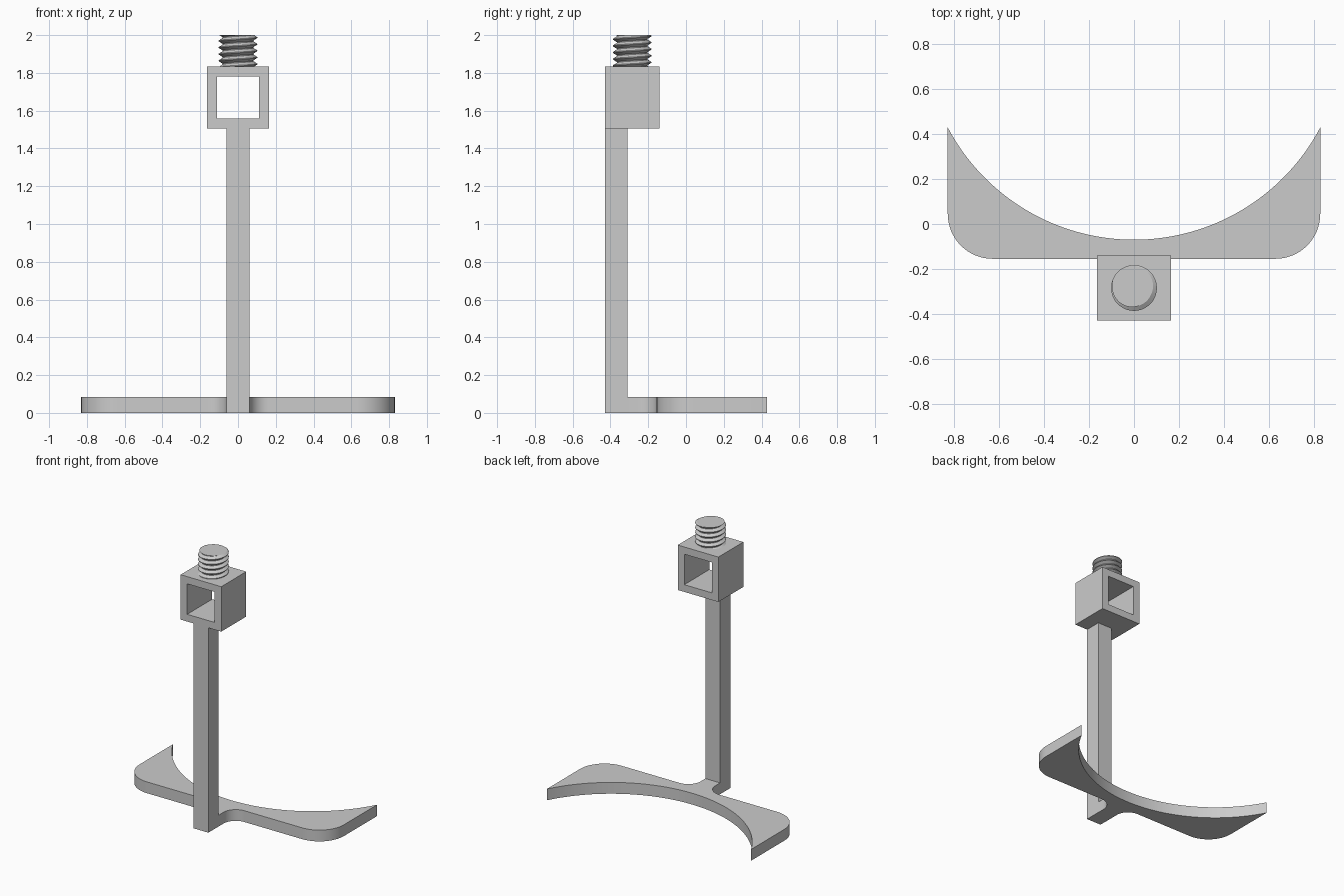
import bpy, bmesh, math
from mathutils import Vector

cube = bpy.data.objects.get("Cube")
if cube:
    bpy.data.objects.remove(cube, do_unlink=True)

grey = bpy.data.materials.new("plain grey")
grey.use_nodes = True
colour = (0.6, 0.6, 0.6, 1)
grey.diffuse_color = colour
grey.node_tree.nodes["Principled BSDF"].inputs["Base Color"].default_value = colour


def finish(name, bm, smooth_angle=None):
    bmesh.ops.recalc_face_normals(bm, faces=bm.faces)
    mesh = bpy.data.meshes.new(name)
    bm.to_mesh(mesh)
    bm.free()
    obj = bpy.data.objects.new(name, mesh)
    bpy.context.collection.objects.link(obj)
    mesh.materials.append(grey)
    if smooth_angle:
        bpy.ops.object.select_all(action='DESELECT')
        obj.select_set(True)
        bpy.context.view_layer.objects.active = obj
        bpy.ops.object.shade_smooth_by_angle(angle=math.radians(smooth_angle))
    return obj


def extrude(bm, vec):
    ext = bmesh.ops.extrude_face_region(bm, geom=bm.faces[:])
    moved = [g for g in ext["geom"] if isinstance(g, bmesh.types.BMVert)]
    bmesh.ops.translate(bm, verts=moved, vec=vec)


def arc(cx, cy, r, a0, a1, n):
    angles = [math.radians(a0 + (a1 - a0) * i / n) for i in range(n + 1)]
    return [(cx + r * math.cos(a), cy + r * math.sin(a)) for a in angles]


# Curved base plate: half outline (neck, fillet, rounded corner, tip), then mirrored
W, FRONT, TIP, DIP, THICK = 0.83, -0.155, 0.43, -0.07, 0.083
POST, POST_FRONT, POST_BACK = 0.06, -0.43, -0.31
FILLET, CORNER = 0.1, 0.2
half = [(POST, POST_BACK)]
half += arc(POST + FILLET, FRONT - FILLET, FILLET, 180, 90, 12)
half += arc(W - CORNER, FRONT + CORNER, CORNER, -90, 0, 16)
sag = TIP - DIP
R = (W * W + sag * sag) / (2 * sag)
span = math.degrees(math.asin(W / R))
half += arc(0, DIP + R, R, span - 90, -90, 32)
outline = half + [(-x, y) for x, y in reversed(half[:-1])]
bm = bmesh.new()
bm.faces.new([bm.verts.new((x, y, 0)) for x, y in outline])
extrude(bm, Vector((0, 0, THICK)))
finish("base_plate", bm, 30)

# Square post
BOX_BOTTOM, BOX_TOP = 1.505, 1.835
bm = bmesh.new()
bm.faces.new([bm.verts.new((x, y, 0)) for x, y in
              ((-POST, POST_FRONT), (POST, POST_FRONT), (POST, POST_BACK), (-POST, POST_BACK))])
extrude(bm, Vector((0, 0, BOX_BOTTOM)))
finish("post", bm)

# Square tube open to front and back
BOX_BACK = -0.14
mid = (BOX_BOTTOM + BOX_TOP) / 2
bm = bmesh.new()
corners = ((-1, -1), (1, -1), (1, 1), (-1, 1))
outer, inner = [[bm.verts.new((s * x, POST_FRONT, mid + s * z)) for x, z in corners]
                for s in (0.165, 0.112)]
for i in range(4):
    j = (i + 1) % 4
    bm.faces.new((outer[i], outer[j], inner[j], inner[i]))
extrude(bm, Vector((0, BOX_BACK - POST_FRONT, 0)))
finish("square_tube", bm)

# Screw thread: a helical strip of roots and crests, trimmed flat at both ends
TOP, PITCH, CREST, ROOT, SEG = 2.0, 0.035, 0.102, 0.081, 48
cy = (POST_FRONT + BOX_BACK) / 2
profile = ((-0.44, ROOT), (-0.06, CREST), (0.06, CREST), (0.44, ROOT))
bm = bmesh.new()
columns = []
for i in range(SEG + 1):
    t = i / SEG
    a = 2 * math.pi * t
    columns.append([bm.verts.new((r * math.cos(a), cy + r * math.sin(a),
                                  TOP + (k + t - 0.375 + f) * PITCH))
                    for k in range(-8, 3) for f, r in profile])
for a, b in zip(columns, columns[1:]):
    for j in range(len(a) - 1):
        bm.faces.new((a[j], b[j], b[j + 1], a[j + 1]))
bmesh.ops.remove_doubles(bm, verts=bm.verts, dist=0.0003)
for z, sign in ((BOX_TOP, -1), (TOP, 1)):
    cut = bmesh.ops.bisect_plane(bm, geom=bm.verts[:] + bm.edges[:] + bm.faces[:],
                                 plane_co=(0, 0, z), plane_no=(0, 0, sign),
                                 clear_outer=True)
    rim = [g for g in cut["geom_cut"] if isinstance(g, bmesh.types.BMEdge)]
    bmesh.ops.holes_fill(bm, edges=rim, sides=0)
finish("threaded_stud", bm, 30)
